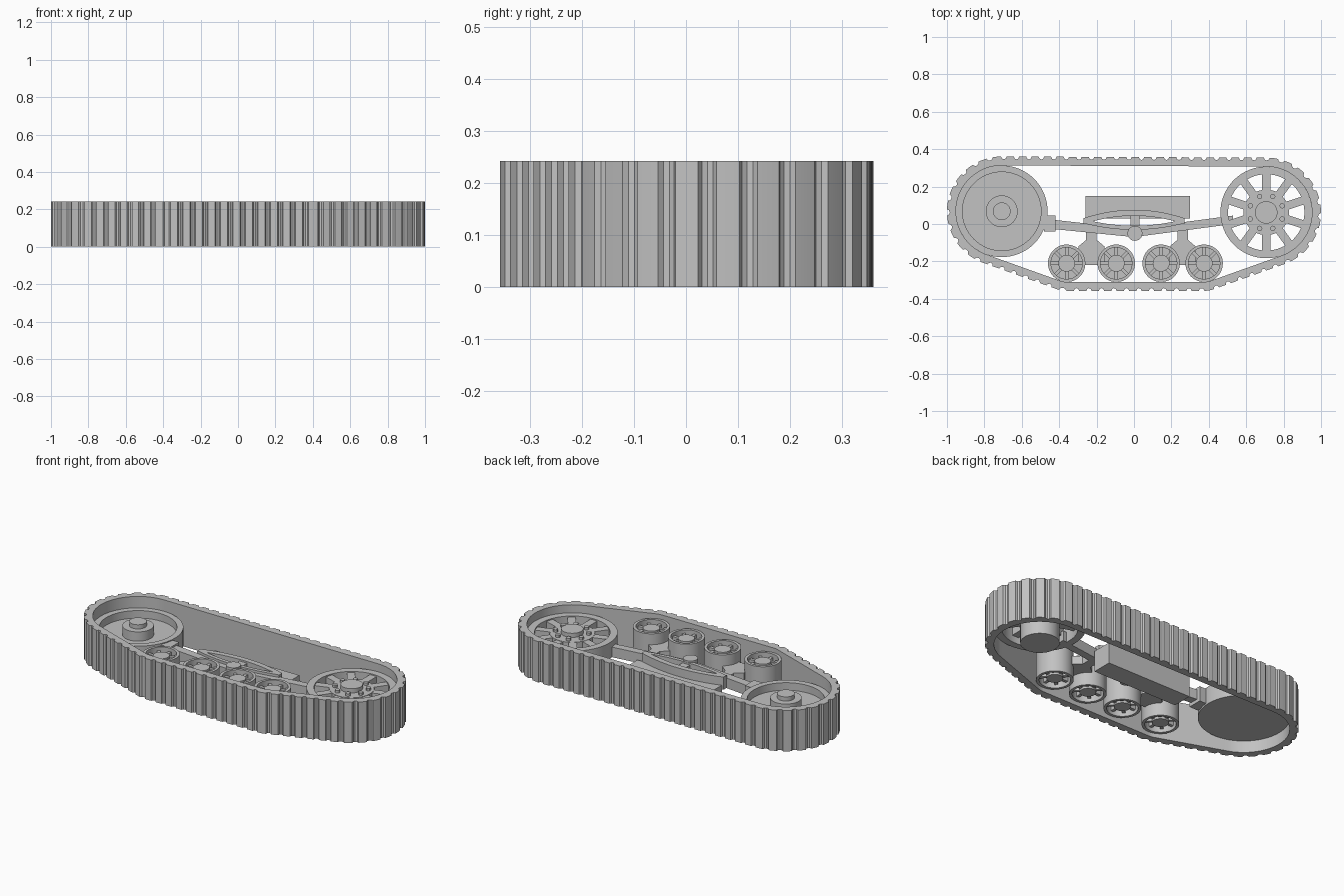
import bpy, bmesh, math
from mathutils import Vector
from mathutils.geometry import convex_hull_2d

cube = bpy.data.objects.get("Cube")
if cube:
    bpy.data.objects.remove(cube)

steel = bpy.data.materials.new("grey_steel")
steel.use_nodes = True
GREY = (0.54, 0.54, 0.54, 1)
steel.diffuse_color = GREY
steel.node_tree.nodes["Principled BSDF"].inputs["Base Color"].default_value = GREY


def finish(name, bm):
    bmesh.ops.remove_doubles(bm, verts=bm.verts, dist=1e-5)
    bmesh.ops.recalc_face_normals(bm, faces=bm.faces)
    mesh = bpy.data.meshes.new(name)
    bm.to_mesh(mesh)
    bm.free()
    mesh.materials.append(steel)
    obj = bpy.data.objects.new(name, mesh)
    bpy.context.collection.objects.link(obj)
    bpy.ops.object.select_all(action="DESELECT")
    obj.select_set(True)
    bpy.context.view_layer.objects.active = obj
    bpy.ops.object.shade_smooth_by_angle(angle=math.radians(30))


def prism(name, points, z0, z1):
    """Extrude a flat outline upward."""
    bm = bmesh.new()
    face = bm.faces.new([bm.verts.new((x, y, z0)) for x, y in points])
    top = bmesh.ops.extrude_face_region(bm, geom=[face])["geom"]
    for v in top:
        if isinstance(v, bmesh.types.BMVert):
            v.co.z = z1
    finish(name, bm)


def box(name, x0, x1, y0, y1, z0, z1):
    prism(name, [(x0, y0), (x1, y0), (x1, y1), (x0, y1)], z0, z1)


def lathe(name, centre, profile, steps=48):
    """Turn a closed (radius, height) profile about a vertical axle."""
    bm = bmesh.new()
    rings = []
    for i in range(steps):
        a = math.tau * i / steps
        rings.append([bm.verts.new((centre[0] + r * math.cos(a), centre[1] + r * math.sin(a), z))
                      for r, z in profile])
    n = len(profile)
    for i in range(steps):
        a, b = rings[i], rings[(i + 1) % steps]
        for j in range(n):
            k = (j + 1) % n
            if profile[j][0] + profile[k][0] > 0:
                bm.faces.new((a[j], b[j], b[k], a[k]))
    finish(name, bm)


def tube(name, centre, r0, r1, z0, z1, steps=48):
    lathe(name, centre, [(r0, z0), (r1, z0), (r1, z1), (r0, z1)], steps)


def spokes(name, centre, count, r0, r1, width, z0, z1):
    for i in range(count):
        a = math.pi / 2 + math.tau * i / count
        along = Vector((math.cos(a), math.sin(a)))
        side = Vector((-along.y, along.x)) * width / 2
        c = Vector(centre)
        prism(f"{name}_{i + 1}", [c + along * r0 - side, c + along * r1 - side,
                                  c + along * r1 + side, c + along * r0 + side], z0, z1)


HEIGHT = 0.243
DRUM, SPROCKET = (-0.707, 0.068), (0.707, 0.062)
BIG, SMALL = 0.245, 0.1
ROAD_X, ROAD_Y = (-0.36, -0.095, 0.145, 0.375), -0.21

# Belt path wraps tightly round all the wheels
cloud = []
for (cx, cy), r in [(DRUM, BIG), (SPROCKET, BIG)] + [((x, ROAD_Y), SMALL) for x in ROAD_X]:
    cloud += [Vector((cx + r * math.cos(a * math.tau / 96), cy + r * math.sin(a * math.tau / 96)))
              for a in range(96)]
path = [cloud[i] for i in convex_hull_2d(cloud)]
area = sum(p.x * q.y - q.x * p.y for p, q in zip(path, path[1:] + path[:1]))
if area < 0:
    path.reverse()
lengths = [(q - p).length for p, q in zip(path, path[1:] + path[:1])]
total = sum(lengths)


def walk(t):
    d = (t % 1) * total
    for i, length in enumerate(lengths):
        if d <= length:
            return path[i].lerp(path[(i + 1) % len(path)], d / length)
        d -= length
    return path[0]


# Track belt with raised pads and rounded grooves on its outer side
PADS = 66
GROOVE = ((0, 0.048), (0.28, 0.048), (0.56, 0.048), (0.64, 0.037), (0.78, 0.033), (0.92, 0.037))
bm = bmesh.new()
sections = []
for pad in range(PADS):
    for share, thick in GROOVE:
        t = (pad + share) / PADS
        p = walk(t)
        tangent = (walk(t + 0.003) - walk(t - 0.003)).normalized()
        out = p + Vector((tangent.y, -tangent.x)) * thick
        sections.append([bm.verts.new((q.x, q.y, z)) for q, z in
                         ((p, 0), (out, 0), (out, HEIGHT), (p, HEIGHT))])
for a, b in zip(sections, sections[1:] + sections[:1]):
    for j in range(4):
        k = (j + 1) % 4
        bm.faces.new((a[j], b[j], b[k], a[k]))
finish("track_belt", bm)

# Solid drum wheel with dished top and stepped hub
lathe("drum_wheel", DRUM, [(0, 0.07), (BIG, 0.07), (BIG, 0.175), (0.21, 0.175), (0.21, 0.13),
                           (0.085, 0.13), (0.085, 0.185), (0.047, 0.185), (0.047, 0.21),
                           (0, 0.21)], 64)

# Spoked wheel with bolted hub
tube("spoked_wheel_rim", SPROCKET, 0.204, BIG, 0.1, 0.195, 64)
lathe("spoked_wheel_hub", SPROCKET, [(0, 0.01), (0.105, 0.01), (0.105, 0.14), (0.122, 0.14),
                                     (0.122, 0.19), (0.06, 0.19), (0.06, 0.215), (0, 0.215)])
spokes("wheel_spoke", SPROCKET, 10, 0.1, 0.21, 0.044, 0.14, 0.188)
for i in range(8):
    a = math.tau * (i + 0.5) / 8
    bolt = (SPROCKET[0] + 0.092 * math.cos(a), SPROCKET[1] + 0.092 * math.sin(a))
    tube(f"hub_bolt_{i + 1}", bolt, 0, 0.014, 0.18, 0.205, 12)

# Four road wheels
for n, x in enumerate(ROAD_X, 1):
    c = (x, ROAD_Y)
    tube(f"road_wheel_rim_{n}", c, 0.084, SMALL, 0.025, 0.215)
    tube(f"road_wheel_web_{n}", c, 0, 0.087, 0.1, 0.14)
    tube(f"road_wheel_hub_{n}", c, 0, 0.045, 0.035, 0.205, 24)
    spokes(f"road_wheel_{n}_spoke", c, 8, 0.03, 0.088, 0.018, 0.045, 0.195)

# Bogie brackets linking each pair of road wheels
for n, (left, right) in enumerate((ROAD_X[:2], ROAD_X[2:]), 1):
    m = (left + right) / 2
    half = [(0.028, -0.02), (0.028, -0.085), (0.07, -0.12), (0.07, -0.22)]
    outline = [(m + x, y) for x, y in half] + [(m - x, y) for x, y in reversed(half)]
    prism(f"bogie_bracket_{n}", outline, 0.1, 0.15)

# Mounting box, suspension arms and pivot
box("mounting_box", -0.26, 0.3, 0.03, 0.15, 0, 0.125)
prism("left_arm", [(-0.5, 0.03), (-0.5, -0.02), (0, -0.07), (0, -0.025)], 0.1, 0.16)
prism("right_arm", [(0, -0.025), (0, -0.07), (0.53, 0.0), (0.53, 0.045)], 0.1, 0.16)
box("arm_bracket", -0.48, -0.42, -0.04, 0.045, 0.08, 0.17)
tube("pivot_pin", (0.005, -0.05), 0, 0.04, 0.08, 0.185, 24)
box("spring_post", -0.02, 0.03, -0.05, 0.06, 0.1, 0.165)


# Leaf spring: an upper and a lower bowed leaf
def leaf(name, rise, thick):
    xs = [-0.27 + 0.54 * i / 16 for i in range(17)]
    mid = [(x, 0.015 + rise * (1 - (x / 0.27) ** 2)) for x in xs]
    outline = [(x, y - thick / 2) for x, y in mid] + [(x, y + thick / 2) for x, y in reversed(mid)]
    prism(name, outline, 0.1, 0.175)


leaf("upper_spring_leaf", 0.045, 0.032)
leaf("lower_spring_leaf", -0.035, 0.022)
